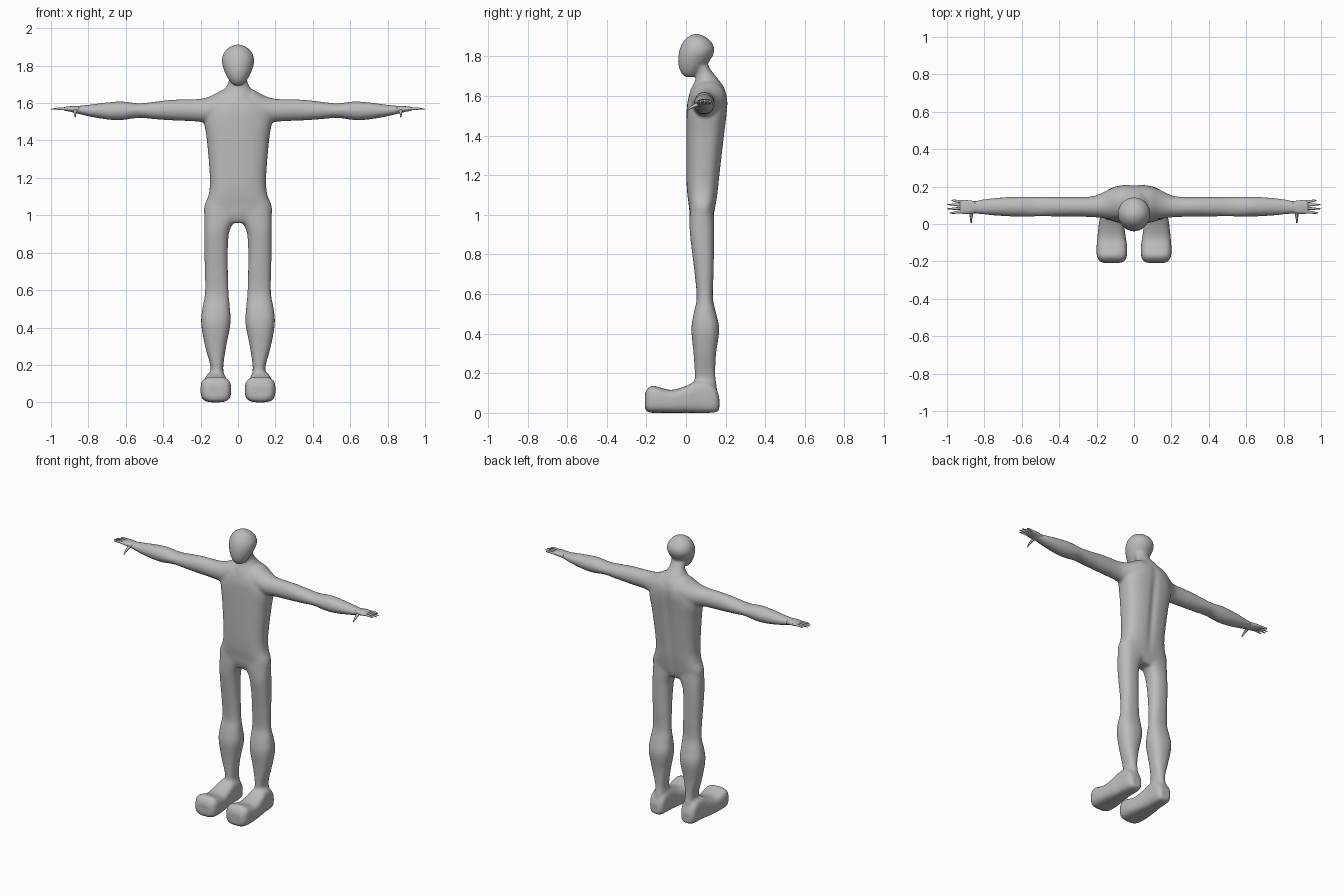
import bpy, bmesh, math
from mathutils import Vector

grey = bpy.data.materials.new("plain_grey")
grey.diffuse_color = (0.5, 0.5, 0.5, 1)


def spline(rows, steps):
    """Catmull-Rom interpolation through section rows."""
    out = []
    for i in range(len(rows) - 1):
        a, b, c, d = (rows[min(max(i + k, 0), len(rows) - 1)] for k in (-1, 0, 1, 2))
        for s in range(steps):
            t = s / steps
            out.append([0.5 * (2 * q + (r - p) * t + (2 * p - 5 * q + 4 * r - u) * t * t
                               + (3 * q - p - 3 * r + u) * t ** 3)
                        for p, q, r, u in zip(a, b, c, d)])
    return out + [list(rows[-1])]


def loft(bm, axis, rows, power=2.0, seg=32, steps=4, mirror=False):
    """Rows are (position, u0, u1, v0, v1); u, v are the other two axes in order."""
    for sign in ((1, -1) if mirror else (1,)):
        rings = []
        for p, u0, u1, v0, v1 in spline(rows, steps):
            ring = []
            for k in range(seg):
                a = math.tau * k / seg
                c, s = math.cos(a), math.sin(a)
                u = (u0 + u1) / 2 + (u1 - u0) / 2 * math.copysign(abs(c) ** (2 / power), c)
                v = (v0 + v1) / 2 + (v1 - v0) / 2 * math.copysign(abs(s) ** (2 / power), s)
                co = [u, v]
                co.insert(axis, p)
                co[0] *= sign
                ring.append(bm.verts.new(co))
            rings.append(ring)
        for r, q in zip(rings, rings[1:]):
            for k in range(seg):
                j = (k + 1) % seg
                bm.faces.new((r[k], r[j], q[j], q[k]))
        bm.faces.new(rings[0])
        bm.faces.new(rings[-1])


def tube(bm, points, seg=10):
    """Round tapered tube through (x, y, z, radius) points."""
    pts = spline(points, 3)
    rings = []
    for i, p in enumerate(pts):
        d = Vector(pts[min(i + 1, len(pts) - 1)][:3]) - Vector(pts[max(i - 1, 0)][:3])
        rot = d.to_track_quat('Z', 'Y')
        rings.append([bm.verts.new(Vector(p[:3]) + rot @ Vector(
            (p[3] * math.cos(math.tau * k / seg), p[3] * math.sin(math.tau * k / seg), 0)))
            for k in range(seg)])
    for r, q in zip(rings, rings[1:]):
        for k in range(seg):
            j = (k + 1) % seg
            bm.faces.new((r[k], r[j], q[j], q[k]))
    bm.faces.new(rings[0])
    bm.faces.new(rings[-1])


def finish(bm, name):
    bmesh.ops.recalc_face_normals(bm, faces=bm.faces)
    me = bpy.data.meshes.new(name)
    bm.to_mesh(me)
    bm.free()
    me.materials.append(grey)
    ob = bpy.data.objects.new(name, me)
    bpy.context.collection.objects.link(ob)
    me.shade_smooth()
    return ob


body = bmesh.new()
# torso
loft(body, 2, [(0.96, -0.13, 0.13, 0.035, 0.125), (1.0, -0.178, 0.178, 0.02, 0.14),
               (1.05, -0.18, 0.18, 0.014, 0.15), (1.11, -0.157, 0.157, 0.006, 0.16),
               (1.2, -0.15, 0.15, 0.002, 0.17), (1.4, -0.166, 0.166, 0.002, 0.193),
               (1.5, -0.18, 0.18, 0.003, 0.205), (1.56, -0.165, 0.165, 0.006, 0.21),
               (1.61, -0.13, 0.13, 0.018, 0.205), (1.65, -0.08, 0.08, 0.04, 0.183)], 2.7, 48)
# neck
loft(body, 2, [(1.58, -0.12, 0.12, 0.01, 0.205), (1.63, -0.1, 0.1, 0.022, 0.2),
               (1.67, -0.075, 0.075, 0.042, 0.175), (1.71, -0.052, 0.052, 0.052, 0.142),
               (1.75, -0.05, 0.05, 0.04, 0.115), (1.8, -0.05, 0.05, 0.03, 0.1)])
# head
loft(body, 2, [(1.694, -0.018, 0.018, 0.0, 0.035), (1.705, -0.035, 0.035, -0.016, 0.055),
               (1.73, -0.053, 0.053, -0.032, 0.08), (1.77, -0.073, 0.073, -0.04, 0.115),
               (1.82, -0.087, 0.087, -0.036, 0.142), (1.86, -0.08, 0.08, -0.022, 0.137),
               (1.89, -0.058, 0.058, 0.0, 0.11), (1.905, -0.034, 0.034, 0.02, 0.085),
               (1.913, -0.01, 0.01, 0.04, 0.062)])
# arms with shoulders
loft(body, 0, [(0.0, 0.03, 0.2, 1.5, 1.69), (0.08, 0.025, 0.2, 1.5, 1.672),
               (0.13, 0.027, 0.187, 1.495, 1.645), (0.175, 0.032, 0.165, 1.495, 1.628),
               (0.23, 0.037, 0.147, 1.502, 1.621), (0.35, 0.04, 0.145, 1.507, 1.618),
               (0.45, 0.04, 0.145, 1.514, 1.607), (0.53, 0.04, 0.145, 1.521, 1.599),
               (0.62, 0.039, 0.146, 1.509, 1.609), (0.7, 0.042, 0.143, 1.512, 1.604),
               (0.8, 0.05, 0.133, 1.529, 1.591), (0.86, 0.056, 0.122, 1.544, 1.585),
               (0.89, 0.056, 0.124, 1.55, 1.583)], mirror=True)
# legs
loft(body, 2, [(0.08, 0.075, 0.155, 0.045, 0.162), (0.15, 0.077, 0.147, 0.043, 0.153),
               (0.2, 0.078, 0.149, 0.044, 0.148), (0.3, 0.063, 0.176, 0.038, 0.152),
               (0.42, 0.04, 0.197, 0.027, 0.168), (0.5, 0.043, 0.191, 0.038, 0.153),
               (0.58, 0.05, 0.177, 0.054, 0.136), (0.7, 0.054, 0.177, 0.044, 0.139),
               (0.8, 0.055, 0.18, 0.032, 0.141), (0.9, 0.049, 0.181, 0.02, 0.142),
               (0.95, 0.03, 0.181, 0.018, 0.142), (1.0, 0.0, 0.18, 0.018, 0.141),
               (1.05, 0.0, 0.177, 0.02, 0.14)], 2.4, mirror=True)
# feet
loft(body, 1, [(-0.208, 0.075, 0.165, 0.025, 0.09), (-0.198, 0.05, 0.185, 0.007, 0.117),
               (-0.17, 0.038, 0.199, 0.0, 0.138), (-0.12, 0.037, 0.2, 0.0, 0.125),
               (-0.07, 0.044, 0.196, 0.0, 0.116), (0.0, 0.054, 0.188, 0.0, 0.136),
               (0.05, 0.06, 0.18, 0.0, 0.16), (0.11, 0.062, 0.175, 0.0, 0.16),
               (0.15, 0.068, 0.168, 0.003, 0.125), (0.168, 0.085, 0.15, 0.015, 0.08)],
     3.2, mirror=True)
body_ob = finish(body, "body")

# fuse the body parts into one soft skin
bpy.context.view_layer.objects.active = body_ob
body_ob.select_set(True)
fuse = body_ob.modifiers.new("fuse", 'REMESH')
fuse.mode = 'VOXEL'
fuse.voxel_size = 0.008
fuse.use_smooth_shade = True
soft = body_ob.modifiers.new("soften", 'SMOOTH')
soft.factor = 0.5
soft.iterations = 10
for m in ("fuse", "soften"):
    bpy.ops.object.modifier_apply(modifier=m)
# spine groove
for v in body_ob.data.vertices:
    x, y, z = v.co
    if y > 0.12 and 1.0 < z < 1.68:
        v.co.y -= 0.01 * math.exp(-(x / 0.025) ** 2) * math.sin(math.pi * (z - 1.0) / 0.68)
if not body_ob.data.materials:
    body_ob.data.materials.append(grey)
body_ob.data.shade_smooth()

# hands: palm, four fingers and a drooping thumb
for side, s in (("left", 1), ("right", -1)):
    hand = bmesh.new()
    loft(hand, 0, [(s * 0.85, 0.058, 0.122, 1.547, 1.583), (s * 0.88, 0.054, 0.126, 1.551, 1.584),
                   (s * 0.91, 0.054, 0.129, 1.556, 1.582), (s * 0.93, 0.058, 0.126, 1.56, 1.578)],
         2.4, 20)
    for y, tip in ((0.064, 0.985), (0.083, 1.0), (0.102, 0.997), (0.121, 0.975)):
        ye = 0.092 + (y - 0.092) * 1.15
        tube(hand, [(s * 0.9, y, 1.569, 0.008), (s * 0.94, y, 1.57, 0.0075),
                    (s * 0.965, ye, 1.57, 0.006), (s * tip, ye, 1.567, 0.002)])
    tube(hand, [(s * 0.868, 0.075, 1.562, 0.012), (s * 0.87, 0.048, 1.553, 0.009),
                (s * 0.871, 0.025, 1.541, 0.006), (s * 0.87, 0.006, 1.526, 0.003)])
    finish(hand, side + "_hand")
